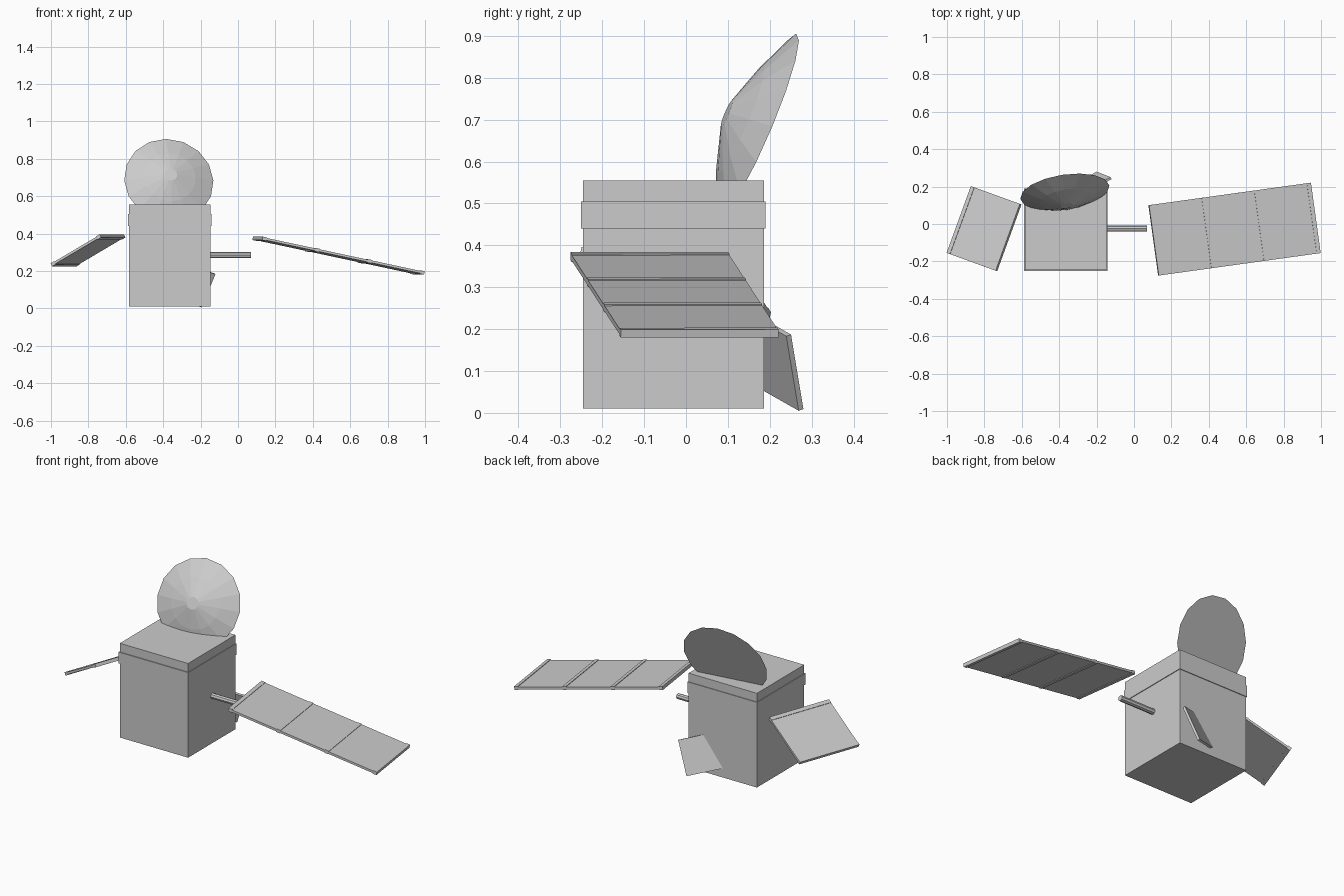
import bpy, bmesh, math
from mathutils import Vector, Matrix

if "Cube" in bpy.data.objects:
    bpy.data.objects.remove(bpy.data.objects["Cube"])


def obj_from_bm(name, bm):
    bmesh.ops.recalc_face_normals(bm, faces=bm.faces)
    me = bpy.data.meshes.new(name)
    bm.to_mesh(me)
    bm.free()
    ob = bpy.data.objects.new(name, me)
    bpy.context.collection.objects.link(ob)
    return ob


def frame(origin, u, v):
    """Matrix with local x along u, local y close to v."""
    u = Vector(u).normalized()
    n = u.cross(Vector(v)).normalized()
    v = n.cross(u)
    m = Matrix((u, v, n)).transposed().to_4x4()
    m.translation = Vector(origin)
    return m


def add_box(bm, centre, size, m=Matrix()):
    mat = m @ Matrix.Translation(centre) @ Matrix.Diagonal((*size, 1))
    bmesh.ops.create_cube(bm, size=1, matrix=mat)


def box(name, lo, hi):
    bm = bmesh.new()
    lo, hi = Vector(lo), Vector(hi)
    add_box(bm, (lo + hi) / 2, hi - lo)
    return obj_from_bm(name, bm)


def solar_panel(name, centre, along, across, length, width, sections):
    """Thin plate with a slightly thicker bar at every section joint."""
    m = frame(centre, along, across)
    bm = bmesh.new()
    add_box(bm, (0, 0, 0), (length, width, 0.013), m)
    bar = 0.022
    for i in range(sections + 1):
        x = -length / 2 + bar / 2 + (length - bar) * i / sections
        add_box(bm, (x, 0, 0), (bar, width, 0.019), m)
    return obj_from_bm(name, bm)


# body and its slightly proud band
box("body", (-0.584, -0.246, 0.01), (-0.147, 0.186, 0.555))
box("body_band", (-0.588, -0.251, 0.44), (-0.143, 0.190, 0.505))

# boom on the right side
bm = bmesh.new()
bmesh.ops.create_cone(bm, cap_ends=True, segments=8, radius1=0.016, radius2=0.016,
                      depth=0.23, matrix=Matrix.Translation((-0.045, -0.025, 0.284))
                      @ Matrix.Rotation(math.pi / 2, 4, 'Y'))
obj_from_bm("boom", bm)

# solar panels
solar_panel("right_panel", (0.5375, -0.0275, 0.282), (0.865, 0.12, -0.185),
            (-0.05, 0.375, 0), 0.893, 0.38, 3)
solar_panel("left_panel", (-0.802, -0.025, 0.310), (-0.262, 0.095, -0.155),
            (0.13, 0.355, 0), 0.319, 0.38, 1)

# small rear plate, sunk into the back wall
edge = Vector((-0.38, 0.152, -0.914))
inward = Vector((-0.867, -0.46, 0.19))
mid = Vector((-0.160, 0.260, 0.096))
m = frame(mid, edge, inward)
bm = bmesh.new()
add_box(bm, (0, 0.11, 0), (0.195, 0.22, 0.013), m)
obj_from_bm("rear_plate", bm)

# dish: sixteen-sided shallow bowl, closed behind, tilted back and turned
m = frame((-0.37, 0.17, 0.684), (0.988, 0.15, 0), (-0.06, 0.385, 0.92))
bm = bmesh.new()
N = 16
rings = []
for r, d in ((0.241, 0.0), (0.14, 0.044), (0.034, 0.080)):
    rings.append([bm.verts.new(m @ Vector((r * math.cos(2 * math.pi * i / N),
                                           r * math.sin(2 * math.pi * i / N), d)))
                  for i in range(N)])
for a, b in zip(rings, rings[1:]):
    for i in range(N):
        j = (i + 1) % N
        bm.faces.new((a[i], a[j], b[j], b[i]))
bm.faces.new(rings[0])
bm.faces.new(rings[-1])
obj_from_bm("dish", bm)
